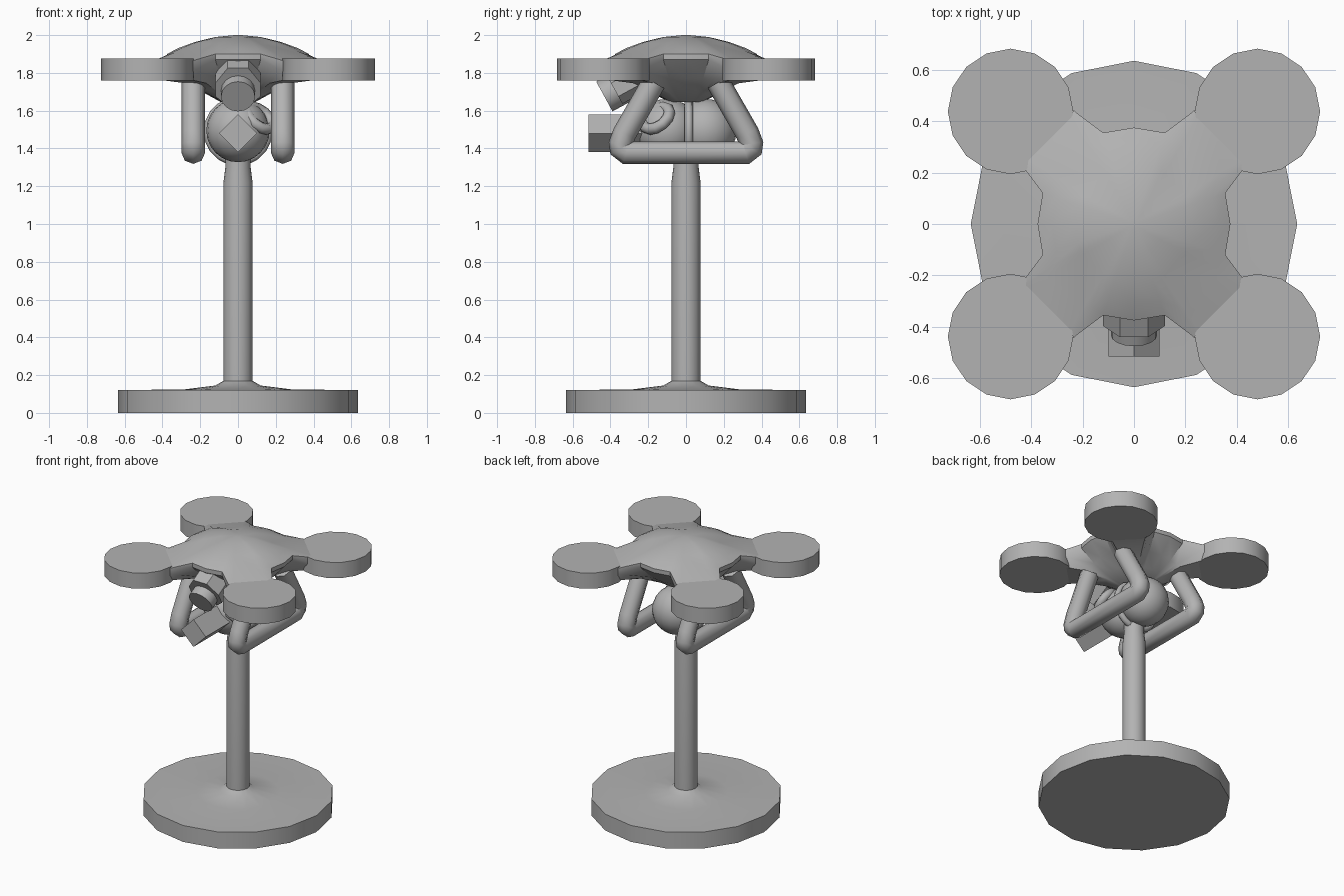
import bpy
import bmesh
from math import pi, cos, sin, radians
from mathutils import Vector, Matrix

if "Cube" in bpy.data.objects:
    bpy.data.objects.remove(bpy.data.objects["Cube"], do_unlink=True)

grey = bpy.data.materials.new("matte grey")
grey.use_nodes = True
shade = (0.45, 0.45, 0.45, 1)
grey.diffuse_color = shade
grey.node_tree.nodes["Principled BSDF"].inputs["Base Color"].default_value = shade


def finish(obj, name, angle=35):
    obj.name = name
    obj.data.materials.clear()
    obj.data.materials.append(grey)
    bpy.ops.object.select_all(action='DESELECT')
    obj.select_set(True)
    bpy.context.view_layer.objects.active = obj
    bpy.ops.object.shade_smooth_by_angle(angle=radians(angle))
    return obj


def loft(name, rings, angle=35):
    """Skin a list of equal-length point rings and cap both ends."""
    bm = bmesh.new()
    loops = [[bm.verts.new(p) for p in ring] for ring in rings]
    n = len(loops[0])
    for a, b in zip(loops, loops[1:]):
        for i in range(n):
            j = (i + 1) % n
            bm.faces.new((a[i], a[j], b[j], b[i]))
    bm.faces.new(loops[0][::-1])
    bm.faces.new(loops[-1])
    bmesh.ops.recalc_face_normals(bm, faces=bm.faces)
    mesh = bpy.data.meshes.new(name)
    bm.to_mesh(mesh)
    bm.free()
    obj = bpy.data.objects.new(name, mesh)
    bpy.context.collection.objects.link(obj)
    return finish(obj, name, angle)


def circle(r, z, n=16):
    return [(r * cos(2 * pi * i / n), r * sin(2 * pi * i / n), z) for i in range(n)]


def tube(name, points, radius):
    curve = bpy.data.curves.new(name, 'CURVE')
    curve.dimensions = '3D'
    curve.bevel_depth = radius
    curve.bevel_resolution = 2
    curve.use_fill_caps = True
    spline = curve.splines.new('POLY')
    spline.points.add(len(points) - 1)
    for point, co in zip(spline.points, points):
        point.co = (*co, 1)
    obj = bpy.data.objects.new(name, curve)
    bpy.context.collection.objects.link(obj)
    bpy.ops.object.select_all(action='DESELECT')
    obj.select_set(True)
    bpy.context.view_layer.objects.active = obj
    bpy.ops.object.convert(target='MESH')
    return finish(bpy.context.object, name, 50)


# Display stand: disc, flared foot and pole
stand = [(0.635, 0), (0.635, 0.12), (0.28, 0.125), (0.12, 0.145), (0.077, 0.17),
         (0.077, 1.22), (0.067, 1.3), (0.067, 1.4)]
loft("display_stand", [circle(r, z) for r, z in stand], 40)

# Body: round dome blending out to a four-armed rim, then tapering below
quarter = [Vector(p) for p in ((0.375, 0), (0.355, 0.12), (0.43, 0.22), (0.5, 0.3),
                               (0.3, 0.5), (0.22, 0.43), (0.12, 0.355))]
outline = [Matrix.Rotation(k * pi / 2, 2) @ p for k in range(4) for p in quarter]


def body_ring(r, blend, z_waist, z_arm):
    ring = []
    for p in outline:
        t = min(1, max(0, (p.length - 0.375) / 0.2))
        q = (p.normalized() * r).lerp(p, blend)
        ring.append((q.x, q.y, z_waist + (z_arm - z_waist) * t))
    return ring


loft("body_shell", [
    body_ring(0.02, 0, 2.0, 2.0), body_ring(0.12, 0, 1.99, 1.99),
    body_ring(0.23, 0, 1.963, 1.955), body_ring(0.29, 0.35, 1.93, 1.9),
    body_ring(0, 1, 1.9, 1.845), body_ring(0, 1, 1.87, 1.775),
    body_ring(0.26, 0.2, 1.77, 1.745), body_ring(0.19, 0, 1.7, 1.69),
    body_ring(0.09, 0, 1.645, 1.645)], 40)

# Rotor discs
for side, x in (("left", 0.48), ("right", -0.48)):
    for end, y in (("front", -0.438), ("rear", 0.438)):
        rotor = loft(f"rotor_{end}_{side}", [circle(0.244, 1.76), circle(0.244, 1.875)])
        rotor.data.transform(Matrix.Translation((x, y, 0)))

# Landing skids
half = [(0.17, 1.75), (0.325, 1.48), (0.347, 1.425), (0.345, 1.4), (0.315, 1.378)]
path = [(-y, z) for y, z in half] + half[::-1]
for side, x in (("left", 0.237), ("right", -0.237)):
    tube(f"landing_skid_{side}", [(x, y, z) for y, z in path], 0.063)

# Twin-lobed ball slung under the body
for end, y in (("front", -0.1), ("rear", 0.1)):
    bpy.ops.mesh.primitive_uv_sphere_add(segments=20, ring_count=12, radius=0.168,
                                         location=(0, y, 1.495))
    finish(bpy.context.object, f"ball_{end}", 60)

# Band around the ball, and the small loop on its shoulder
bpy.ops.mesh.primitive_torus_add(location=(0, 0.015, 1.49), rotation=(pi / 2, 0, 0),
                                 major_radius=0.16, minor_radius=0.022,
                                 major_segments=20, minor_segments=8)
finish(bpy.context.object, "ball_band", 60)
turn = Vector((0.5, -0.45, 0.6)).to_track_quat('Z', 'Y').to_euler()
bpy.ops.mesh.primitive_torus_add(location=(0.115, -0.155, 1.56), rotation=turn,
                                 major_radius=0.078, minor_radius=0.03,
                                 major_segments=12, minor_segments=8)
finish(bpy.context.object, "shoulder_loop", 60)

# Square barrel pointing forward
diamond = [(0.1, 0), (0, 0.1), (-0.1, 0), (0, -0.1)]
loft("barrel", [[(x, y, 1.48 + z) for x, z in diamond] for y in (-0.515, -0.2)])

# Camera housing and lens, tilted downward; local -y is the lens direction
tilt = Matrix.Translation((0, -0.38, 1.715)) @ Matrix.Rotation(radians(28.7), 4, 'X')
right = [(0.055, 0.125), (0.12, 0.035), (0.12, -0.045), (0.07, -0.09)]
section = right + [(-x, z) for x, z in right[::-1]]
housing = loft("camera_housing", [[(x, y, z) for x, z in section] for y in (0, 0.235)], 20)
lens = loft("camera_lens", [[(x, y, z - 0.01) for x, z, _ in circle(0.09, 0)]
                            for y in (-0.065, 0.05)])
for part in (housing, lens):
    part.data.transform(tilt)
